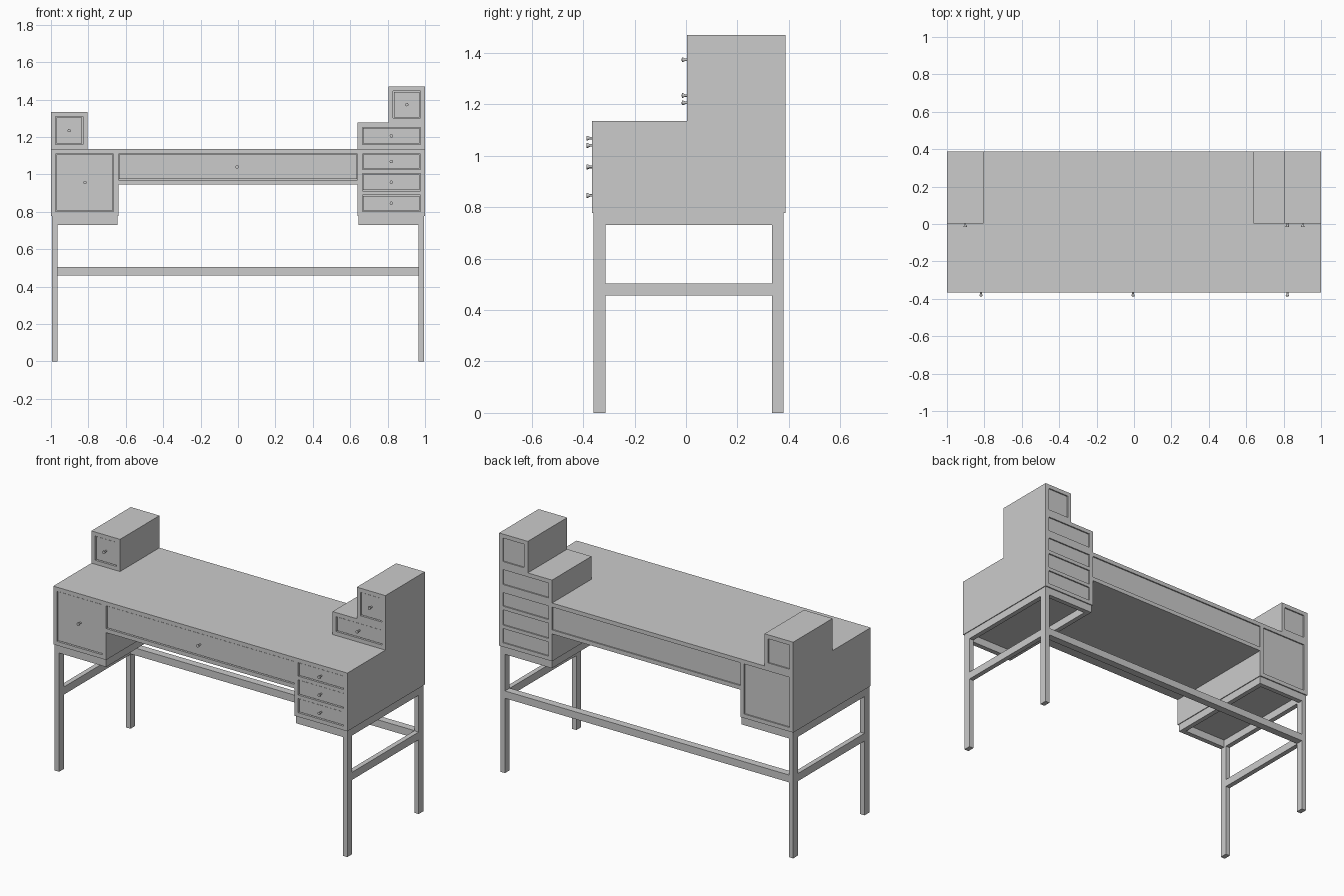
import bpy, bmesh
from mathutils import Matrix, Vector

if "Cube" in bpy.data.objects:
    bpy.data.objects.remove(bpy.data.objects["Cube"])

T = 0.025                     # board thickness
F, B, TF = -0.366, 0.387, 0.004   # desk front, desk back, top-box front


def box(name, x0, x1, y0, y1, z0, z1):
    me = bpy.data.meshes.new(name)
    bm = bmesh.new()
    c = Vector(((x0 + x1) / 2, (y0 + y1) / 2, (z0 + z1) / 2))
    m = Matrix.Translation(c) @ Matrix.Diagonal((x1 - x0, y1 - y0, z1 - z0, 1))
    bmesh.ops.create_cube(bm, size=1, matrix=m)
    bm.to_mesh(me)
    bm.free()
    ob = bpy.data.objects.new(name, me)
    bpy.context.collection.objects.link(ob)
    return ob


def knob(name, x, y, z):
    # flared round knob, lathed around the y axis
    profile = [(0, 0.012), (0.005, 0.012), (0.005, -0.008),
               (0.009, -0.016), (0.009, -0.020), (0, -0.021)]
    bm = bmesh.new()
    vs = [bm.verts.new((r, d, 0)) for r, d in profile]
    es = [bm.edges.new(p) for p in zip(vs, vs[1:])]
    bmesh.ops.spin(bm, geom=vs + es, cent=(0, 0, 0), axis=(0, 1, 0),
                   angle=6.283185307, steps=16)
    bmesh.ops.remove_doubles(bm, verts=bm.verts, dist=1e-5)
    bmesh.ops.recalc_face_normals(bm, faces=bm.faces)
    for f in bm.faces:
        f.smooth = len(f.verts) == 4
    me = bpy.data.meshes.new(name)
    bm.to_mesh(me)
    bm.free()
    me.set_sharp_from_angle(angle=0.6)
    ob = bpy.data.objects.new(name, me)
    ob.location = (x, y, z)
    bpy.context.collection.objects.link(ob)


def drawer(name, x0, x1, y, z0, z1, kx=None):
    # recessed front with a thin gap, recessed back panel, knob
    g = 0.004
    box(name, x0 + g, x1 - g, y + 0.006, B - 0.02, z0 + g, z1 - g)
    box(name + "_back_panel", x0, x1, B - 0.02, B - 0.008, z0, z1)
    knob(name + "_knob", (x0 + x1) / 2 if kx is None else kx, y, (z0 + z1) / 2)


def carcass(name, x0, x1, y, z0, z1, top=True, bottom=True):
    # open-fronted case made of boards
    box(name + "_left_side", x0, x0 + T, y, B, z0, z1)
    box(name + "_right_side", x1 - T, x1, y, B, z0, z1)
    if bottom:
        box(name + "_bottom", x0 + T, x1 - T, y, B, z0, z0 + T)
    if top:
        box(name + "_top", x0 + T, x1 - T, y, B, z1 - T, z1)


# Desk top
box("desk_top", -1, 1, F, B, 1.11, 1.135)

# Left cupboard
carcass("left_cupboard", -1, -0.64, F, 0.777, 1.11, top=False)
drawer("left_door", -0.975, -0.665, F, 0.802, 1.11, kx=-0.818)

# Right drawer cabinet
carcass("right_cabinet", 0.64, 1, F, 0.777, 1.11, top=False)
levels = [(0.802, 0.889), (0.911, 1.004), (1.027, 1.11)]
for i, (a, b) in enumerate(levels):
    drawer(f"right_drawer_{i + 1}", 0.665, 0.975, F, a, b)
    if i:
        box(f"right_divider_{i}", 0.665, 0.975, F, B, levels[i - 1][1], a)

# Wide middle drawer
box("middle_bottom", -0.64, 0.64, F, B, 0.945, 0.97)
drawer("middle_drawer", -0.64, 0.64, F, 0.97, 1.11, kx=-0.005)

# Small boxes on the desk top
carcass("left_box", -1, -0.805, TF, 1.135, 1.333)
drawer("left_box_drawer", -0.975, -0.83, TF, 1.16, 1.308)
carcass("right_low_box", 0.64, 1, TF, 1.135, 1.276)
drawer("right_low_box_drawer", 0.665, 0.975, TF, 1.16, 1.251)
carcass("right_high_box", 0.805, 1, TF, 1.276, 1.47)
drawer("right_high_box_drawer", 0.83, 0.975, TF, 1.301, 1.445)

# Leg frames, mirrored left and right
LF, LB, W, D = -0.359, 0.38, 0.03, 0.046
parts = [
    ("front_leg", 0.965, 0.995, LF, LF + D, 0, 0.777),
    ("back_leg", 0.965, 0.995, LB - D, LB, 0, 0.777),
    ("side_stretcher", 0.965, 0.995, LF + D, LB - D, 0.457, 0.504),
    ("outer_rail", 0.965, 0.995, LF + D, LB - D, 0.73, 0.777),
    ("inner_rail", 0.645, 0.675, LF, LB, 0.73, 0.777),
    ("front_rail", 0.675, 0.965, LF, LF + W, 0.73, 0.777),
    ("back_rail", 0.675, 0.965, LB - W, LB, 0.73, 0.777),
]
for n, x0, x1, *rest in parts:
    box("right_" + n, x0, x1, *rest)
    box("left_" + n, -x1, -x0, *rest)

# Long back stretcher
box("back_stretcher", -0.965, 0.965, LB - D, LB, 0.46, 0.505)
